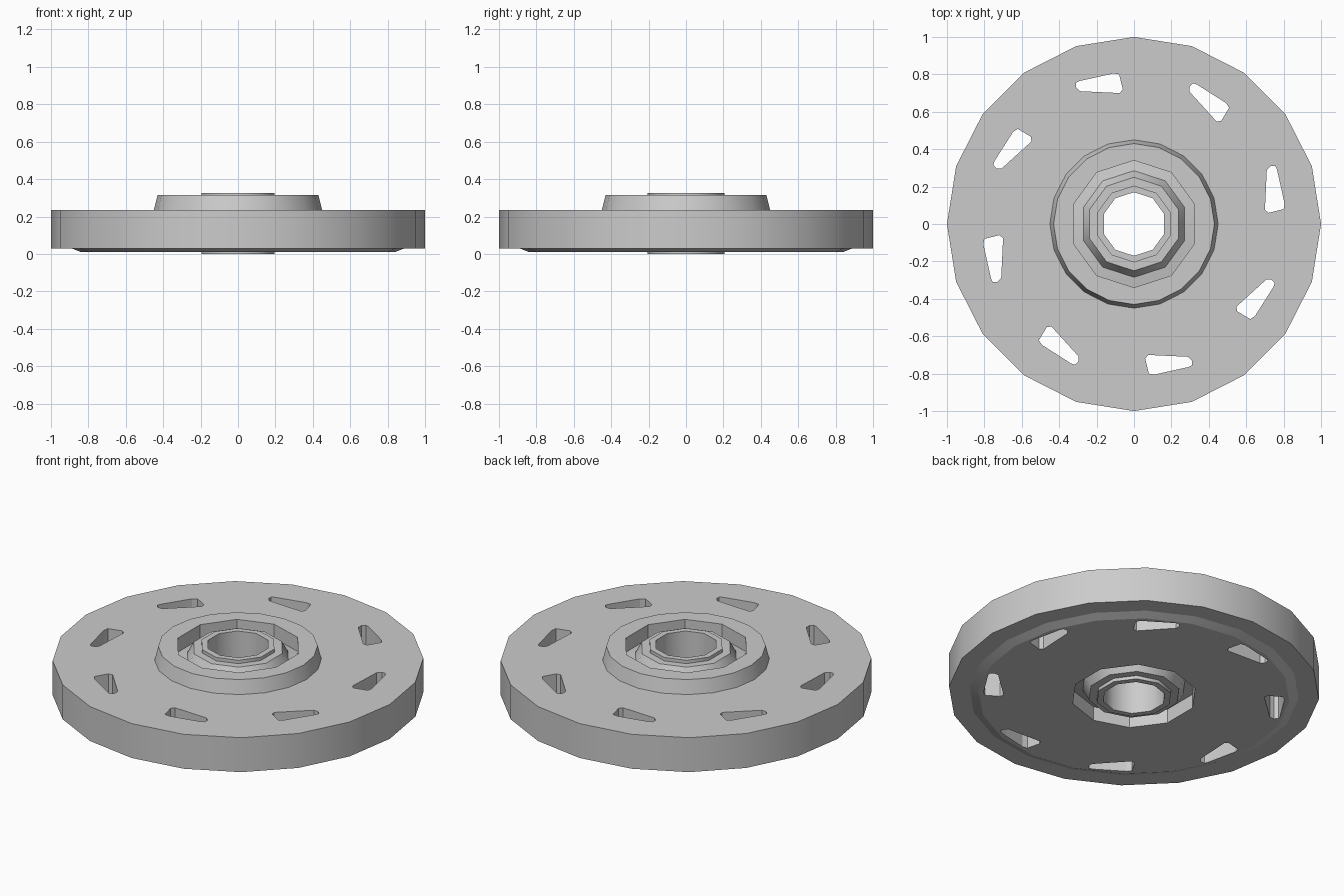
import bpy, bmesh, math
from mathutils import Matrix

cube = bpy.data.objects.get("Cube")
if cube:
    bpy.data.objects.remove(cube, do_unlink=True)

grey = bpy.data.materials.new("light_grey")
grey.use_nodes = True
grey.diffuse_color = (0.6, 0.6, 0.6, 1)
grey.node_tree.nodes["Principled BSDF"].inputs["Base Color"].default_value = (0.6, 0.6, 0.6, 1)


def finish(name, bm):
    bmesh.ops.recalc_face_normals(bm, faces=bm.faces)
    mesh = bpy.data.meshes.new(name)
    bm.to_mesh(mesh)
    bm.free()
    mesh.materials.append(grey)
    obj = bpy.data.objects.new(name, mesh)
    bpy.context.collection.objects.link(obj)
    return obj


def lathe(name, profile, sides, hollow=False):
    """Revolve (radius, z) points; hollow closes the loop, otherwise cap the ends."""
    bm = bmesh.new()
    rings = []
    for r, z in profile:
        angles = [math.pi / 2 + math.tau * i / sides for i in range(sides)]
        rings.append([bm.verts.new((r * math.cos(a), r * math.sin(a), z)) for a in angles])
    pairs = list(zip(rings, rings[1:]))
    if hollow:
        pairs.append((rings[-1], rings[0]))
    else:
        bm.faces.new(rings[0])
        bm.faces.new(rings[-1])
    for a, b in pairs:
        for i in range(sides):
            j = (i + 1) % sides
            bm.faces.new((a[i], a[j], b[j], b[i]))
    return finish(name, bm)


def select(obj):
    bpy.ops.object.select_all(action='DESELECT')
    obj.select_set(True)
    bpy.context.view_layer.objects.active = obj


def cut(obj, cutter):
    cutter.hide_render = True
    mod = obj.modifiers.new("cut", 'BOOLEAN')
    mod.operation = 'DIFFERENCE'
    mod.solver = 'EXACT'
    mod.object = cutter
    select(obj)
    bpy.ops.object.modifier_apply(modifier=mod.name)
    bpy.data.objects.remove(cutter, do_unlink=True)


# Twenty-sided disc with chamfered underside and raised hub collar
disc = lathe("wheel_disc", [(0.84, 0.01), (0.89, 0.03), (1, 0.03), (1, 0.235),
                            (0.45, 0.235), (0.43, 0.315)], 20)

# Ten-sided bore through the hub
cut(disc, lathe("bore_cutter", [(0.34, -0.2), (0.34, 0.6)], 10))

# Eight wedge-shaped slots through the disc
outline = [(-0.29, 0.71), (-0.31, 0.73), (-0.31, 0.755), (-0.29, 0.765),
           (-0.11, 0.805), (-0.08, 0.80), (-0.06, 0.72), (-0.075, 0.70)]
bm = bmesh.new()
for k in range(8):
    turn = Matrix.Rotation(math.tau * k / 8, 3, 'Z')
    verts = [bm.verts.new((x, y, -0.2)) for x, y in outline]
    bmesh.ops.rotate(bm, verts=verts, matrix=turn)
    face = bm.faces.new(verts)
    grown = bmesh.ops.extrude_face_region(bm, geom=[face])["geom"]
    tops = [g for g in grown if isinstance(g, bmesh.types.BMVert)]
    bmesh.ops.translate(bm, verts=tops, vec=(0, 0, 0.8))
cut(disc, finish("slot_cutter", bm))

# Bearing: sleeve, sloped shoulder and web, mirrored about its mid height
mid = 0.1625
upper = [(0.17, 0.325), (0.205, 0.325), (0.205, 0.305),
         (0.25, 0.305), (0.285, 0.24), (0.345, 0.23)]
lower = [(r, 2 * mid - z) for r, z in reversed(upper)]
bearing = lathe("hub_bearing", upper + lower, 10, hollow=True)

for obj, angle in ((disc, 20), (bearing, 40)):
    select(obj)
    bpy.ops.object.shade_smooth_by_angle(angle=math.radians(angle))
